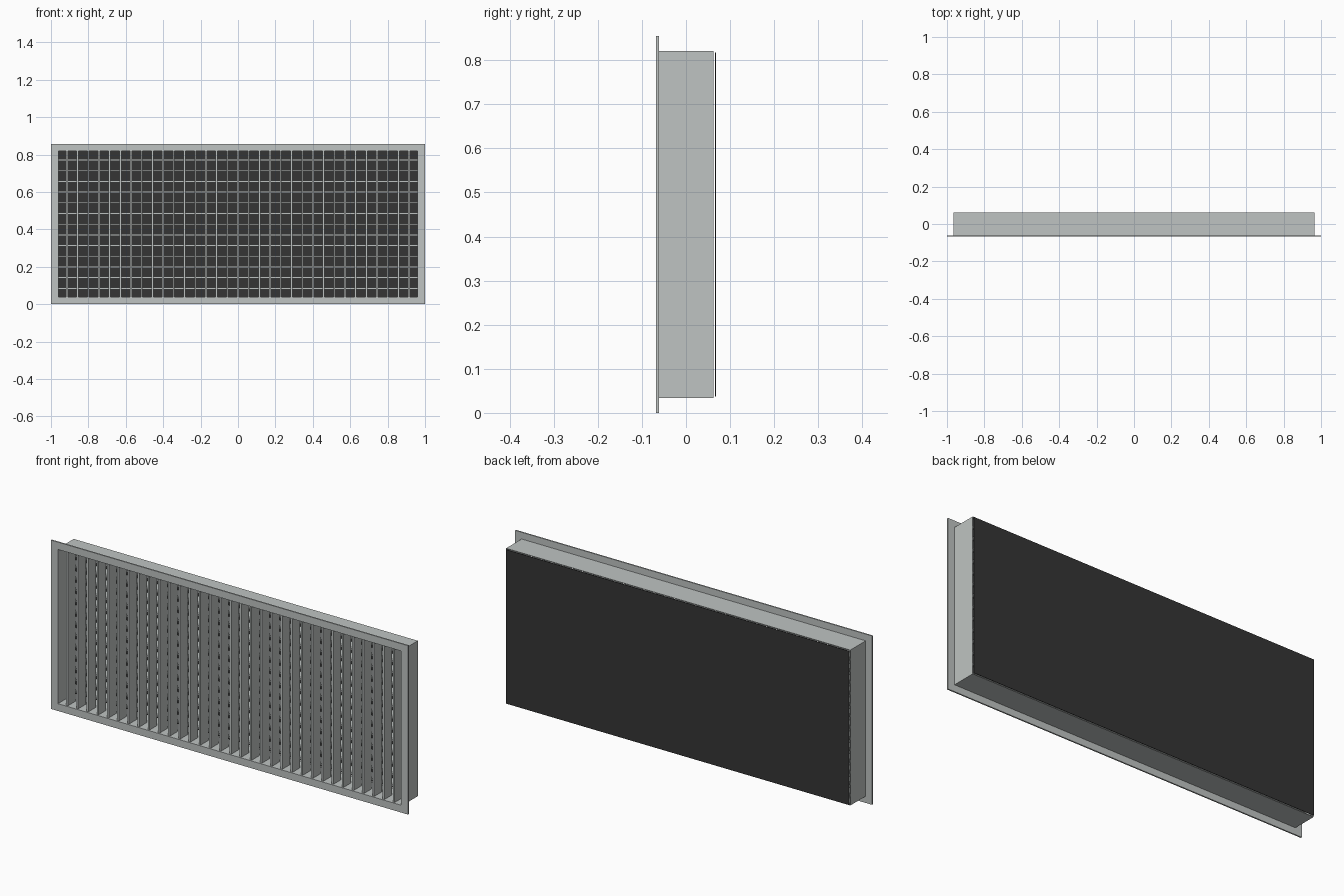
import bpy, bmesh

if "Cube" in bpy.data.objects:
    bpy.data.objects.remove(bpy.data.objects["Cube"])

H = 0.855                      # overall height
CZ = H / 2
PITCH = 0.0572                 # blade spacing both ways


def material(name, rgb):
    m = bpy.data.materials.new(name)
    m.diffuse_color = (*rgb, 1)
    m.use_nodes = True
    m.node_tree.nodes["Principled BSDF"].inputs["Base Color"].default_value = m.diffuse_color
    return m


SILVER = material("silver_grey", (0.52, 0.55, 0.54))
DARK = material("dark_grey", (0.035, 0.035, 0.035))


def make_object(name, bm, mat):
    bmesh.ops.recalc_face_normals(bm, faces=bm.faces)
    me = bpy.data.meshes.new(name)
    bm.to_mesh(me)
    bm.free()
    me.materials.append(mat)
    ob = bpy.data.objects.new(name, me)
    bpy.context.collection.objects.link(ob)
    return ob


def add_box(bm, x, y, z):
    """Box from (min, max) ranges."""
    verts = bmesh.ops.create_cube(bm, size=1)["verts"]
    for v in verts:
        v.co = [r[0] + (c + 0.5) * (r[1] - r[0]) for c, r in zip(v.co, (x, y, z))]


def ring(name, outer, inner, y0, y1):
    """Rectangular tube along y; outer and inner are (half width, half height)."""
    bm = bmesh.new()
    loops = []
    for (w, h), y in ((outer, y0), (outer, y1), (inner, y1), (inner, y0)):
        loops.append([bm.verts.new((sx * w, y, CZ + sz * h))
                      for sx, sz in ((-1, -1), (1, -1), (1, 1), (-1, 1))])
    for k in range(4):
        a, b = loops[k], loops[(k + 1) % 4]
        for i in range(4):
            j = (i + 1) % 4
            bm.faces.new((a[i], a[j], b[j], b[i]))
    return make_object(name, bm, SILVER)


# Front flange and the duct collar behind it
ring("front_flange", (1.0, CZ), (0.961, 0.3905), -0.068, -0.061)
ring("duct_collar", (0.964, 0.3935), (0.961, 0.3905), -0.061, 0.062)

# Front row of vertical blades
bm = bmesh.new()
for i in range(-16, 17):
    x = i * PITCH
    add_box(bm, (x - 0.005, x + 0.005), (-0.061, 0.0), (CZ - 0.391, CZ + 0.391))
make_object("vertical_blades", bm, SILVER)

# Rear row of horizontal blades
bm = bmesh.new()
for i in range(-6, 7):
    z = CZ + i * PITCH
    add_box(bm, (-0.9615, 0.9615), (0.001, 0.061), (z - 0.005, z + 0.005))
make_object("horizontal_blades", bm, SILVER)

# Dark backing sheet, slightly behind the collar
bm = bmesh.new()
add_box(bm, (-0.961, 0.961), (0.0655, 0.0675), (CZ - 0.39, CZ + 0.39))
make_object("backing_sheet", bm, DARK)
